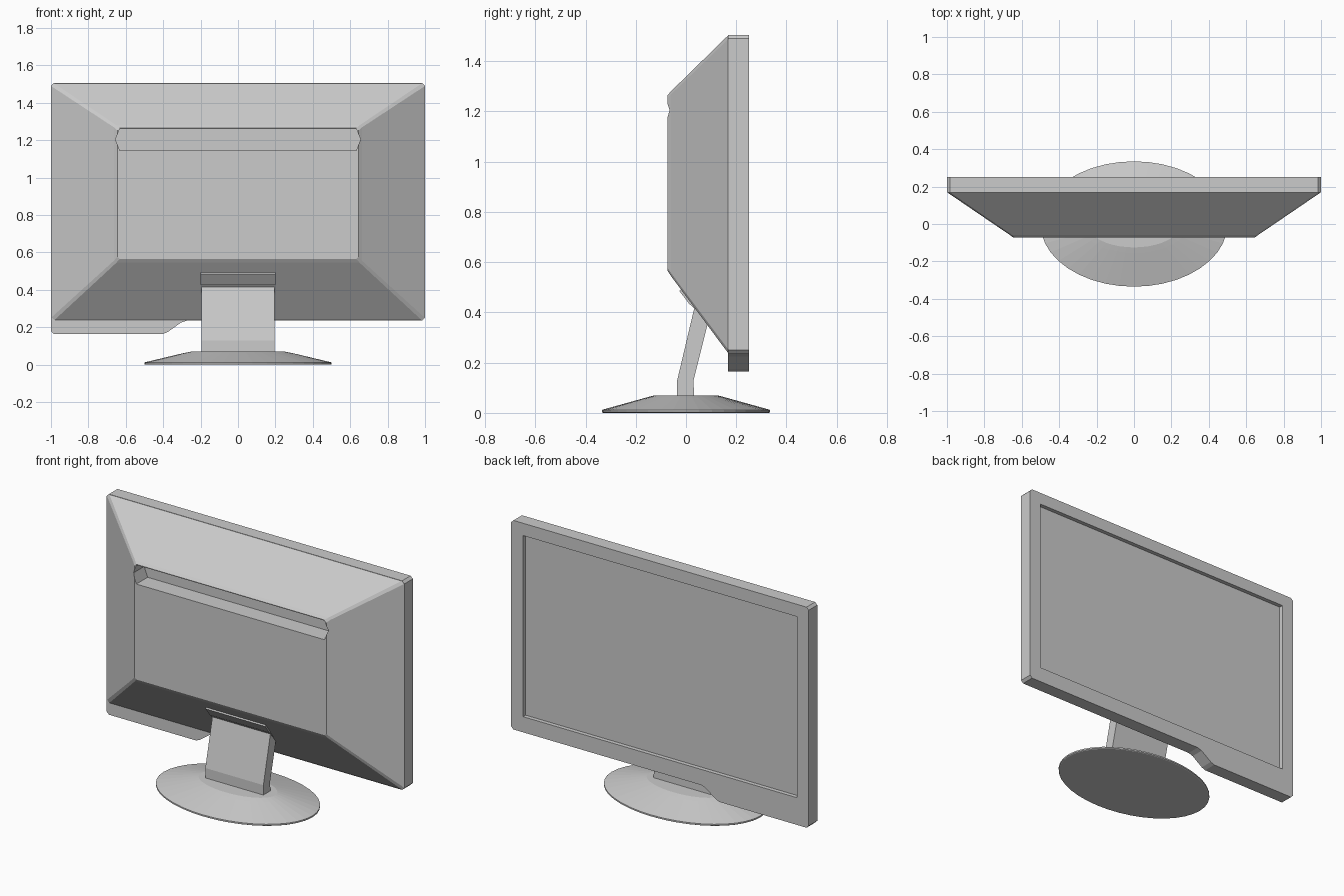
import bpy, bmesh
from math import sin, cos, pi

if "Cube" in bpy.data.objects:
    bpy.data.objects.remove(bpy.data.objects["Cube"])


def loft(name, rings):
    """Skin equal-length rings of points and cap both ends."""
    bm = bmesh.new()
    loops = [[bm.verts.new(p) for p in r] for r in rings]
    n = len(loops[0])
    for a, b in zip(loops, loops[1:]):
        for i in range(n):
            j = (i + 1) % n
            bm.faces.new((a[i], a[j], b[j], b[i]))
    bm.faces.new(loops[0][::-1])
    bm.faces.new(loops[-1])
    bmesh.ops.recalc_face_normals(bm, faces=bm.faces)
    me = bpy.data.meshes.new(name)
    bm.to_mesh(me)
    bm.free()
    ob = bpy.data.objects.new(name, me)
    bpy.context.collection.objects.link(ob)
    return ob


def prism_y(name, xz, y0, y1):
    return loft(name, [[(x, y, z) for x, z in xz] for y in (y0, y1)])


def prism_x(name, yz, w):
    return loft(name, [[(x, y, z) for y, z in yz] for x in (-w, w)])


def cut(ob, cutter):
    cutter.hide_render = True
    mod = ob.modifiers.new("cut", "BOOLEAN")
    mod.operation = "DIFFERENCE"
    mod.solver = "EXACT"
    mod.object = cutter
    bpy.context.view_layer.objects.active = ob
    bpy.ops.object.modifier_apply(modifier=mod.name)
    bpy.data.objects.remove(cutter)


def oct_ring(y, w, z0, z1, c):
    """Rectangle in the xz plane with clipped corners."""
    return [(x, y, z) for x, z in (
        (-w + c, z0), (w - c, z0), (w, z0 + c), (w, z1 - c),
        (w - c, z1), (-w + c, z1), (-w, z1 - c), (-w, z0 + c))]


# Bezel frame with the lower button tab and recessed display
outline = [(-.985, .165), (-.40, .165), (-.375, .175), (-.305, .225), (-.275, .235),
           (.985, .235), (1, .25), (1, 1.49), (.985, 1.505),
           (-.985, 1.505), (-1, 1.49), (-1, .18)]
frame = prism_y("screen_frame", outline, .168, .25)
cut(frame, prism_y("display_cutter", [(-.92, .33), (.92, .33), (.92, 1.43), (-.92, 1.43)],
                   .225, .4))

# Tapered rear housing with a long vent slot
shell = loft("rear_housing", [
    oct_ring(.17, 1, .235, 1.505, .015),
    oct_ring(-.06, .662, .545, 1.28, .012),
    oct_ring(-.073, .645, .565, 1.265, .012)])
slot = [(-.655, 1.205), (-.632, 1.145), (.632, 1.145),
        (.655, 1.205), (.632, 1.261), (-.632, 1.261)]
cut(shell, prism_y("slot_cutter", slot, -.3, .035))

# Leaning neck and its hinge cap
prism_x("stand_neck", [(-.035, .06), (-.035, .13), (.036, .43), (.06, .46),
                       (.105, .43), (.03, .13), (.032, .06)], .195)
prism_x("hinge_cap", [(-.026, .485), (-.018, .495), (.06, .495), (.10, .375),
                      (.066, .375), (.024, .425), (.014, .432)], .2)

# Oval foot
seg = 40
loft("stand_base", [
    [(a * cos(2 * pi * i / seg), b * sin(2 * pi * i / seg), z) for i in range(seg)]
    for a, b, z in ((.495, .33, 0), (.5, .335, .003), (.5, .335, .012),
                    (.29, .155, .062), (.25, .125, .07))])
